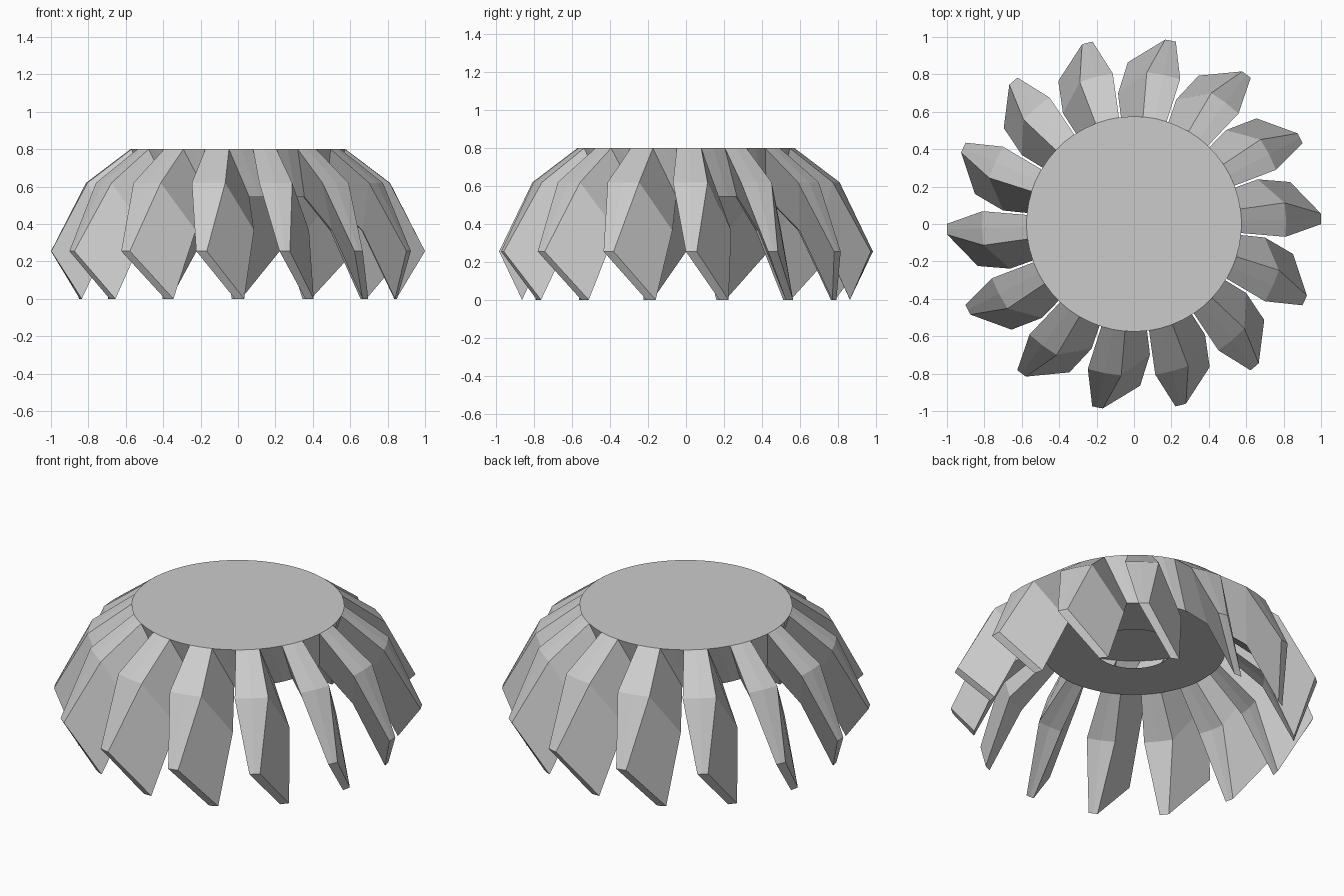
import bpy, bmesh
from math import sin, cos, radians, pi

cube = bpy.data.objects.get("Cube")
if cube:
    bpy.data.objects.remove(cube, do_unlink=True)

TEETH = 14
PITCH = 2 * pi / TEETH
TIP_HALF = radians(1.65)
HOLE_RADIUS = 0.21

# Upper and lower layer: rotation, radius scale, height
LAYERS = [(radians(1.6), 1.0, 0.8), (radians(13.4), 0.865, 0.545)]
# Tooth rows from root to tip: radius, drop, half angle
ROWS = [(0.575, 0.0, PITCH / 4), (0.813, 0.18, PITCH / 4), (1.0, 0.545, TIP_HALF)]

bm = bmesh.new()


def point(radius, angle, z):
    return bm.verts.new((radius * cos(angle), radius * sin(angle), z))


def tooth_grid(centre, layer):
    """Three rows of three vertices for one side of a tooth."""
    turn, scale, z = layer
    return [[point(r * scale, centre + turn + s * half, z - drop) for s in (-1, 0, 1)]
            for r, drop, half in ROWS]


def strip(a, b):
    """Quads joining two equally long vertex chains."""
    for i in range(len(a) - 1):
        bm.faces.new((a[i], a[i + 1], b[i + 1], b[i]))


rims = [[], []]
for n in range(TEETH):
    centre = n * PITCH
    grids = [tooth_grid(centre, layer) for layer in LAYERS]
    top, low = grids
    # Outer and inner tooth surfaces
    for grid in grids:
        for i in range(2):
            strip(grid[i], grid[i + 1])
    # Flanks and slanted tip
    for side in (0, 2):
        strip([row[side] for row in top], [row[side] for row in low])
    strip(top[2], low[2])
    # Root circle including the middle of the gap
    for rim, grid, (turn, scale, z) in zip(rims, grids, LAYERS):
        rim += grid[0] + [point(ROWS[0][0] * scale, centre + turn + PITCH / 2, z)]

# Walls between teeth
count = len(rims[0])
for i in range(count):
    if i % 4 >= 2:
        j = (i + 1) % count
        bm.faces.new((rims[0][i], rims[0][j], rims[1][j], rims[1][i]))

# Closed top, and underside ring with a round opening
bm.faces.new(rims[0])
hole = [point(HOLE_RADIUS, LAYERS[1][0] + (i - 1) * 2 * pi / count, LAYERS[1][2])
        for i in range(count)]
strip(rims[1] + rims[1][:1], hole + hole[:1])

bmesh.ops.recalc_face_normals(bm, faces=bm.faces)
mesh = bpy.data.meshes.new("crown_gear")
bm.to_mesh(mesh)
bm.free()
gear = bpy.data.objects.new("crown_gear", mesh)
bpy.context.collection.objects.link(gear)

# Plain grey finish
grey = bpy.data.materials.new("light_grey")
grey.use_nodes = True
colour = (0.6, 0.6, 0.6, 1.0)
grey.diffuse_color = colour
grey.node_tree.nodes["Principled BSDF"].inputs["Base Color"].default_value = colour
mesh.materials.append(grey)
